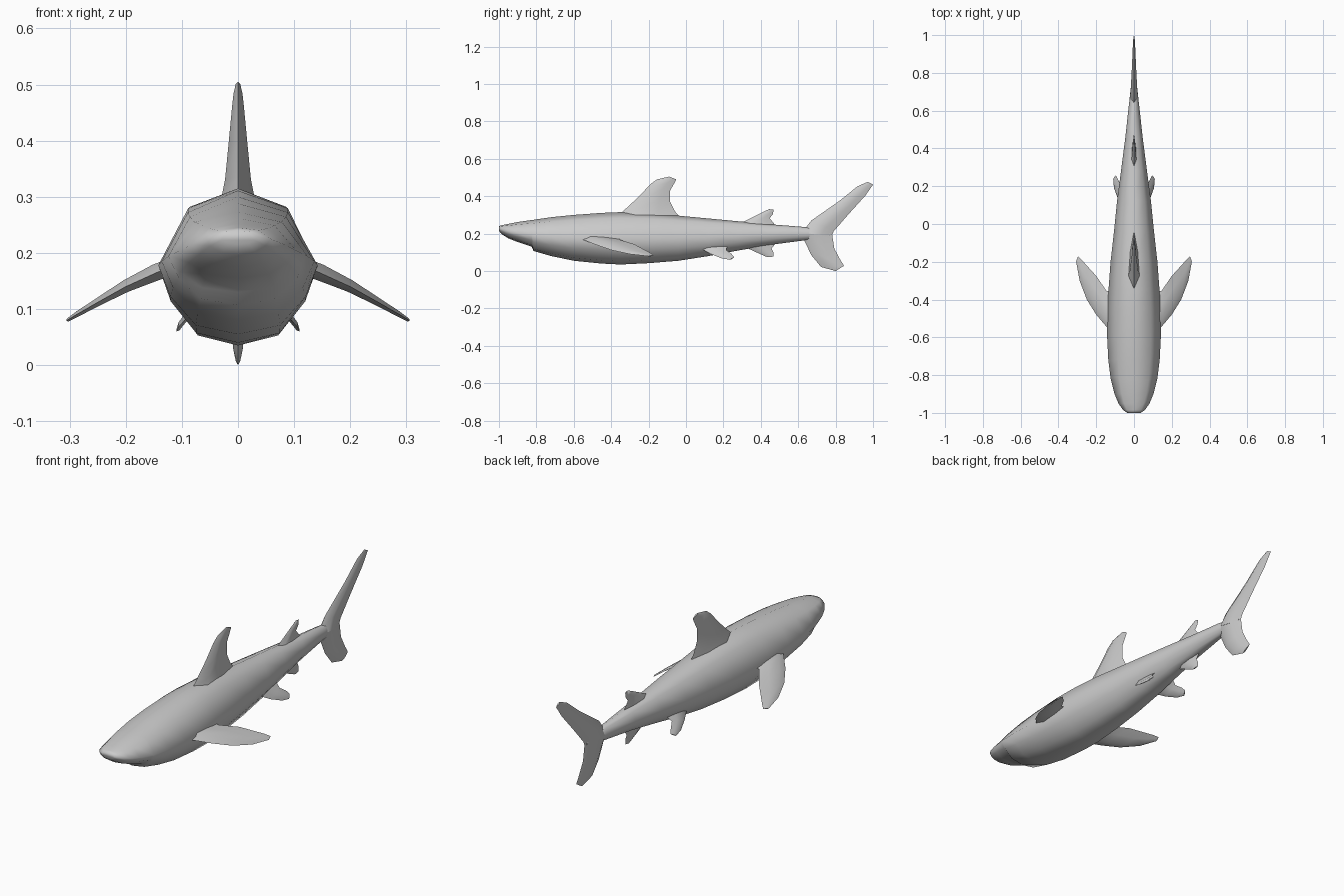
import bpy
import bmesh
import math
from mathutils import Vector

cube = bpy.data.objects.get("Cube")
if cube:
    bpy.data.objects.remove(cube)

# Single skin colour
GREY = (0.6, 0.6, 0.6, 1.0)
skin = bpy.data.materials.new("shark_grey")
skin.use_nodes = True
skin.diffuse_color = GREY
skin.node_tree.nodes["Principled BSDF"].inputs["Base Color"].default_value = GREY


def loft(name, rings, angle=60):
    """Skin a list of equally sized point rings and cap both ends."""
    bm = bmesh.new()
    loops = [[bm.verts.new(p) for p in ring] for ring in rings]
    n = len(loops[0])
    for a, b in zip(loops, loops[1:]):
        for i in range(n):
            j = (i + 1) % n
            bm.faces.new((a[i], a[j], b[j], b[i]))
    bm.faces.new(loops[0])
    bm.faces.new(loops[-1])
    bmesh.ops.recalc_face_normals(bm, faces=bm.faces)
    mesh = bpy.data.meshes.new(name)
    bm.to_mesh(mesh)
    bm.free()
    mesh.materials.append(skin)
    obj = bpy.data.objects.new(name, mesh)
    bpy.context.collection.objects.link(obj)
    bpy.ops.object.select_all(action='DESELECT')
    obj.select_set(True)
    bpy.context.view_layer.objects.active = obj
    bpy.ops.object.shade_smooth_by_angle(angle=math.radians(angle))
    return obj


def fin(name, sections, normal, side=1):
    """Lens-shaped sections: (leading point, trailing point, half thickness)."""
    normal = Vector(normal).normalized()
    rings = []
    for lead, trail, t in sections:
        a, b = Vector(lead), Vector(trail)
        ring = [a,
                a.lerp(b, 0.25) + normal * t, a.lerp(b, 0.65) + normal * t * 0.7,
                b,
                a.lerp(b, 0.65) - normal * t * 0.7, a.lerp(b, 0.25) - normal * t]
        rings.append([(p.x * side, p.y, p.z) for p in ring])
    return loft(name, rings)


def centre_fin(name, sections):
    """Upright fin on the centre plane: (lead y, lead z, trail y, trail z, t)."""
    return fin(name, [((0, a, b), (0, c, d), t) for a, b, c, d, t in sections], (1, 0, 0))


# Body stations: y, top z, widest z, bottom z, half width
STATIONS = [
    (-1.0, 0.24, 0.229, 0.215, 0.035),
    (-0.985, 0.245, 0.225, 0.197, 0.058),
    (-0.95, 0.252, 0.215, 0.175, 0.082),
    (-0.90, 0.262, 0.205, 0.155, 0.103),
    (-0.825, 0.273, 0.195, 0.130, 0.122),
    (-0.815, 0.274, 0.194, 0.107, 0.124),
    (-0.72, 0.288, 0.185, 0.080, 0.136),
    (-0.60, 0.300, 0.178, 0.055, 0.142),
    (-0.45, 0.311, 0.174, 0.040, 0.141),
    (-0.35, 0.315, 0.173, 0.035, 0.135),
    (-0.20, 0.310, 0.174, 0.042, 0.124),
    (-0.04, 0.296, 0.177, 0.055, 0.106),
    (0.12, 0.281, 0.182, 0.080, 0.090),
    (0.28, 0.266, 0.190, 0.110, 0.069),
    (0.45, 0.250, 0.197, 0.140, 0.047),
    (0.64, 0.235, 0.200, 0.165, 0.026),
    (0.72, 0.220, 0.198, 0.176, 0.014),
    (0.77, 0.207, 0.197, 0.187, 0.005),
]
# Half cross-section: fraction of width, fraction of upper (+) or lower (-) height
HALF = [(0, 1), (0.63, 0.77), (1, 0), (0.85, -0.45), (0.53, -0.87), (0, -1)]
OUTLINE = HALF + [(-u, v) for u, v in reversed(HALF[1:-1])]

body = []
for y, top, mid, bottom, width in STATIONS:
    body.append([(u * width, y, mid + v * ((top - mid) if v > 0 else (mid - bottom)))
                 for u, v in OUTLINE])
loft("body", body, 75)

# Fins on the centre line
centre_fin("dorsal_fin", [
    (-0.36, 0.300, -0.03, 0.285, 0.030),
    (-0.32, 0.335, -0.060, 0.320, 0.023),
    (-0.25, 0.400, -0.085, 0.370, 0.017),
    (-0.19, 0.465, -0.085, 0.430, 0.011),
    (-0.155, 0.490, -0.065, 0.465, 0.008),
    (-0.09, 0.505, -0.052, 0.490, 0.004)])
centre_fin("second_dorsal_fin", [
    (0.29, 0.255, 0.48, 0.243, 0.013),
    (0.376, 0.298, 0.447, 0.282, 0.008),
    (0.42, 0.320, 0.465, 0.305, 0.006),
    (0.445, 0.331, 0.468, 0.328, 0.003)])
centre_fin("anal_fin", [
    (0.28, 0.145, 0.485, 0.155, 0.013),
    (0.376, 0.100, 0.457, 0.120, 0.008),
    (0.41, 0.085, 0.467, 0.100, 0.006),
    (0.435, 0.074, 0.467, 0.077, 0.003)])
centre_fin("tail_upper_lobe", [
    (0.62, 0.205, 0.778, 0.185, 0.024),
    (0.67, 0.270, 0.790, 0.213, 0.018),
    (0.82, 0.375, 0.872, 0.307, 0.011),
    (0.917, 0.453, 0.958, 0.402, 0.007),
    (0.972, 0.477, 1.0, 0.462, 0.004)])
centre_fin("tail_lower_lobe", [
    (0.62, 0.190, 0.780, 0.205, 0.022),
    (0.67, 0.085, 0.793, 0.120, 0.013),
    (0.722, 0.022, 0.825, 0.060, 0.009),
    (0.80, 0.0, 0.845, 0.028, 0.004)])

# Paired fins
for label, side in (("left", 1), ("right", -1)):
    fin(label + "_pectoral_fin", [
        ((0.105, -0.59, 0.180), (0.09, -0.35, 0.178), 0.018),
        ((0.145, -0.545, 0.165), (0.145, -0.355, 0.168), 0.015),
        ((0.200, -0.480, 0.140), (0.200, -0.275, 0.143), 0.011),
        ((0.250, -0.400, 0.112), (0.250, -0.220, 0.113), 0.007),
        ((0.288, -0.300, 0.090), (0.275, -0.192, 0.098), 0.005),
        ((0.306, -0.200, 0.079), (0.296, -0.172, 0.084), 0.003)],
        (0.5, 0, 0.87), side)
    fin(label + "_pelvic_fin", [
        ((0.062, 0.08, 0.120), (0.055, 0.22, 0.130), 0.010),
        ((0.084, 0.13, 0.092), (0.074, 0.215, 0.112), 0.007),
        ((0.106, 0.19, 0.068), (0.088, 0.243, 0.092), 0.005),
        ((0.110, 0.235, 0.060), (0.097, 0.258, 0.074), 0.003)],
        (0.85, 0, 0.53), side)
